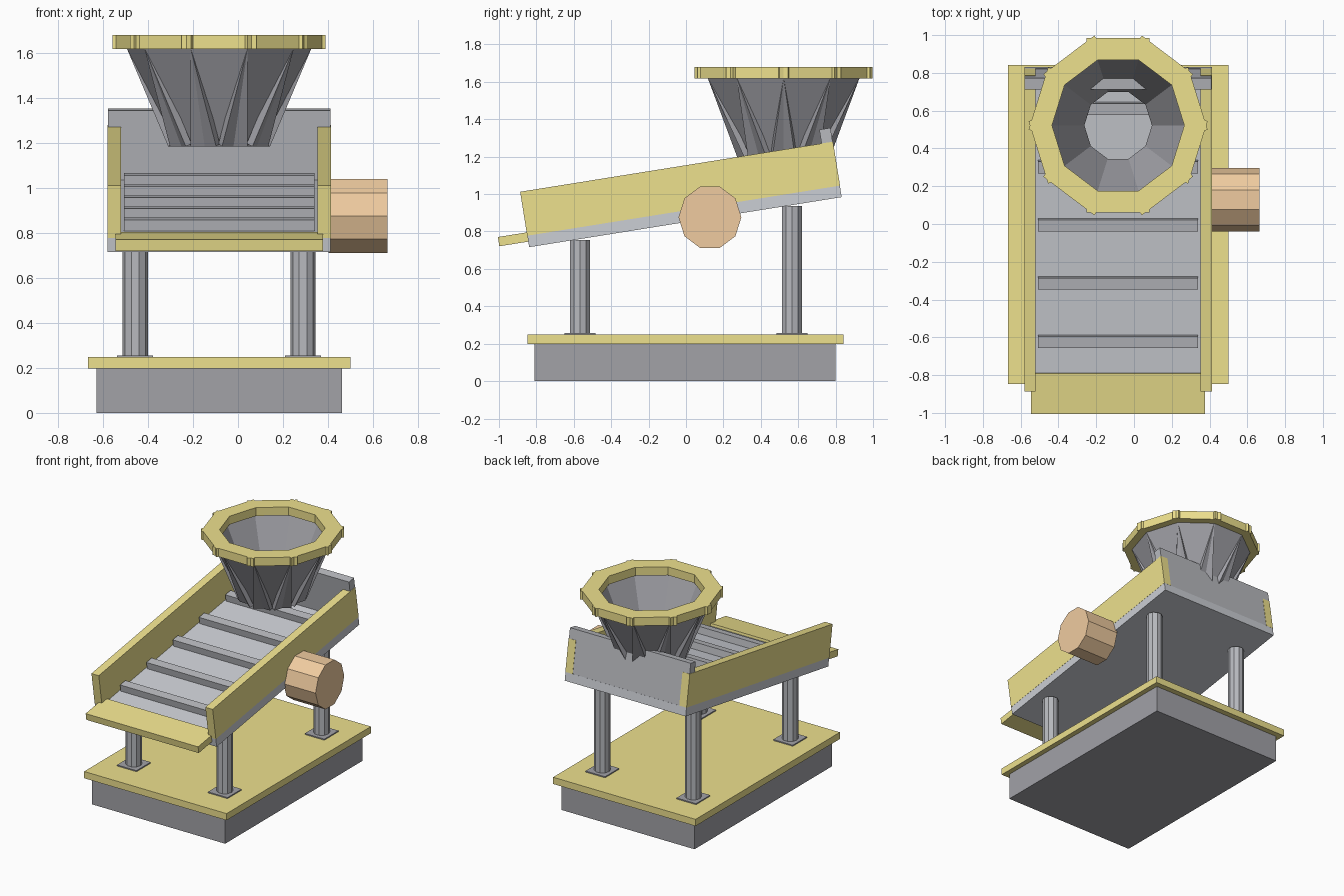
import bpy, bmesh
from math import radians, cos, sin, pi
from mathutils import Matrix

if "Cube" in bpy.data.objects:
    bpy.data.objects.remove(bpy.data.objects["Cube"])

CX = -0.084                     # centre line of the machine body


def mat(name, col):
    m = bpy.data.materials.new(name)
    m.diffuse_color = (*col, 1)
    m.use_nodes = True
    m.node_tree.nodes["Principled BSDF"].inputs["Base Color"].default_value = m.diffuse_color
    return m


YELLOW = mat("yellow_paint", (0.85, 0.75, 0.27))
DARK = mat("dark_steel", (0.36, 0.36, 0.39))
STEEL = mat("steel", (0.48, 0.49, 0.52))
LIGHT = mat("light_steel", (0.60, 0.62, 0.66))
ORANGE = mat("motor_orange", (0.87, 0.60, 0.35))

# Tilted frame shared by all deck parts
DECK = Matrix.Translation((0, -0.003, 0.85)) @ Matrix.Rotation(radians(9.1), 4, 'X')


def finish(name, bm, m):
    bmesh.ops.recalc_face_normals(bm, faces=bm.faces)
    me = bpy.data.meshes.new(name)
    bm.to_mesh(me)
    bm.free()
    ob = bpy.data.objects.new(name, me)
    ob.data.materials.append(m)
    bpy.context.collection.objects.link(ob)
    return ob


def box(name, lo, hi, m, frame=Matrix()):
    bm = bmesh.new()
    size = [b - a for a, b in zip(lo, hi)]
    mid = [(a + b) / 2 for a, b in zip(lo, hi)]
    bmesh.ops.create_cube(bm, size=1, matrix=frame @ Matrix.Translation(mid) @ Matrix.Diagonal((*size, 1)))
    return finish(name, bm, m)


def prism(name, r, depth, frame, m):
    """Ten-sided cylinder along local z, a corner on local x."""
    bm = bmesh.new()
    ring = [bm.verts.new((r * cos(k * pi / 5), r * sin(k * pi / 5), 0)) for k in range(10)]
    f = bm.faces.new(ring)
    ext = bmesh.ops.extrude_face_region(bm, geom=[f])['geom']
    bmesh.ops.translate(bm, vec=(0, 0, depth), verts=[v for v in ext if isinstance(v, bmesh.types.BMVert)])
    bm.transform(frame)
    return finish(name, bm, m)


def plank_ring(name, profile, half, m):
    """Ten straight planks with an (r, z) profile, crossing at the corners."""
    bm = bmesh.new()
    for k in range(10):
        rot = Matrix.Rotation(radians(18 + 36 * k), 4, 'Z')
        a, b = [[bm.verts.new(rot @ Matrix.Translation((r, t, z)).translation) for r, z in profile]
                for t in (-half, half)]
        bm.faces.new(a)
        bm.faces.new(b[::-1])
        for i in range(4):
            j = (i + 1) % 4
            bm.faces.new((a[i], a[j], b[j], b[i]))
    bm.transform(Matrix.Translation((CX, 0.522, 0)) @ Matrix.Diagonal((1, 1.04, 1, 1)))
    return finish(name, bm, m)


# Base
box("base_block", (CX - 0.546, -0.81, 0), (CX + 0.546, 0.80, 0.198), DARK)
box("base_plate", (CX - 0.584, -0.848, 0.198), (CX + 0.584, 0.842, 0.248), YELLOW)

# Legs with foot plates
for side, x in (("left", CX - 0.373), ("right", CX + 0.373)):
    for end, y, top in (("front", -0.567, 0.755), ("back", 0.567, 0.935)):
        prism(f"{end}_{side}_leg", 0.056, top - 0.24, Matrix.Translation((x, y, 0.24)), STEEL)
        box(f"{end}_{side}_foot_plate", (x - 0.08, y - 0.083, 0.24), (x + 0.08, y + 0.083, 0.256), DARK)

# Sloping deck, side walls, back wall, discharge lip
box("deck", (CX - 0.496, -0.846, 0), (CX + 0.496, 0.846, 0.062), LIGHT, DECK)
for side, x in (("left", CX - 0.497), ("right", CX + 0.437)):
    box(f"{side}_wall", (x, -0.847, 0.062), (x + 0.06, 0.847, 0.30), YELLOW, DECK)
box("back_wall", (CX - 0.495, 0.785, 0.055), (CX + 0.495, 0.845, 0.375), STEEL, DECK)
box("discharge_lip", (CX - 0.461, -1.003, 0.03), (CX + 0.461, -0.785, 0.08), YELLOW, DECK)

# Cross bars on the deck
for k in range(5):
    u = 0.012 + 0.312 * (k - 2)
    box(f"deck_bar_{k + 1}", (CX - 0.424, u - 0.031, 0.055), (CX + 0.424, u + 0.031, 0.112), STEEL, DECK)

# Vibration motor on the right side
prism("motor", 0.168, 0.262, Matrix.Translation((0.402, 0.128, 0.876)) @ Matrix.Diagonal((1, 1, 1.03, 1))
      @ Matrix.Rotation(pi / 2, 4, 'Z') @ Matrix.Rotation(pi / 2, 4, 'X'), ORANGE)

# Feed hopper: slanted plates under a plank rim
plank_ring("hopper", [(0.39, 1.62), (0.197, 1.185), (0.170, 1.197), (0.363, 1.632)], 0.127, DARK)
plank_ring("hopper_rim", [(0.333, 1.618), (0.444, 1.618), (0.444, 1.68), (0.333, 1.68)], 0.167, YELLOW)
